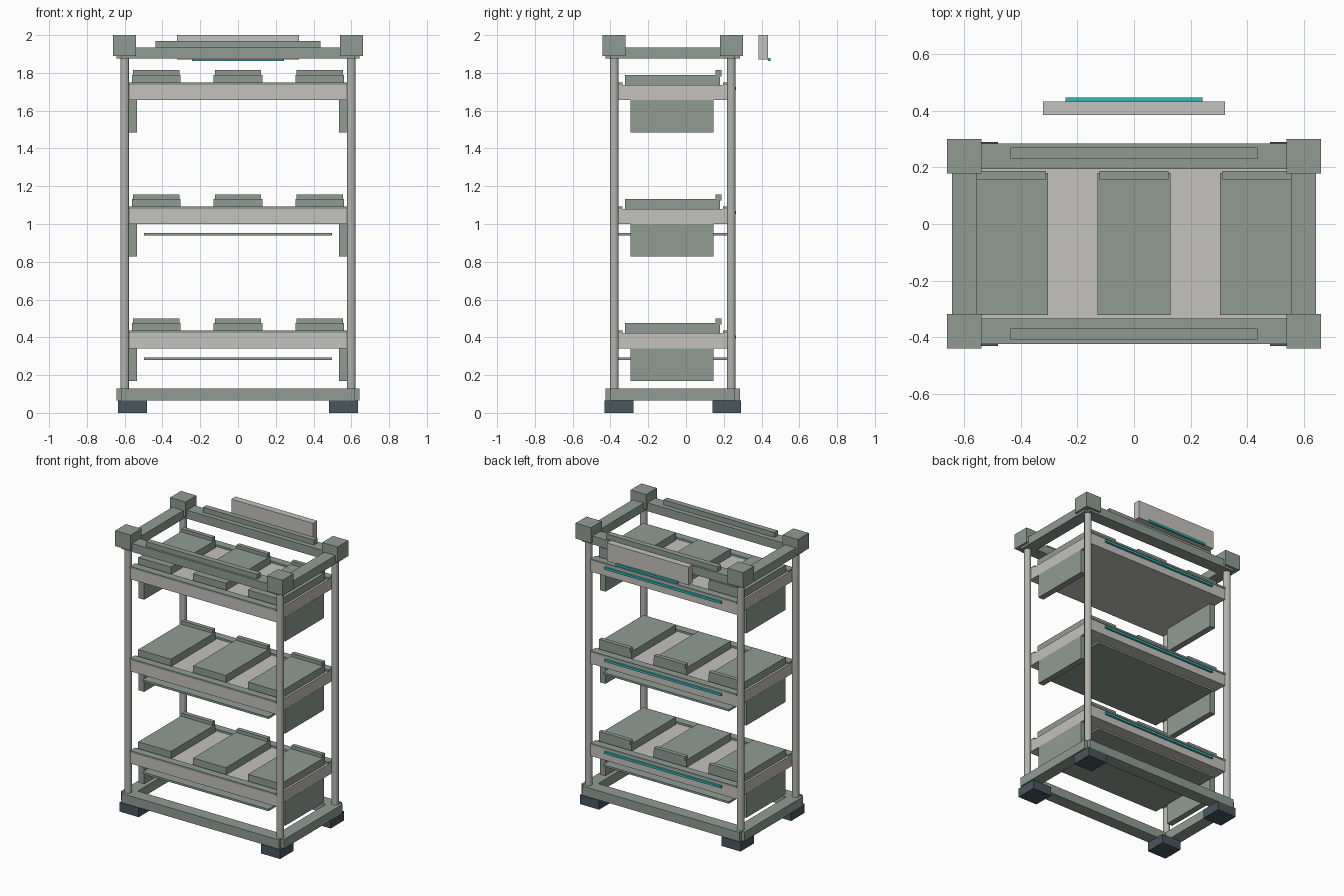
import bpy
import math

cube = bpy.data.objects.get("Cube")
if cube:
    bpy.data.objects.remove(cube, do_unlink=True)


def material(name, color):
    m = bpy.data.materials.new(name)
    m.use_nodes = True
    m.diffuse_color = (*color, 1)
    m.node_tree.nodes["Principled BSDF"].inputs["Base Color"].default_value = (*color, 1)
    return m


SAGE = material("sage grey", (0.28, 0.335, 0.295))
PALE = material("pale warm grey", (0.55, 0.54, 0.51))
STEEL = material("post grey", (0.46, 0.46, 0.43))
SLATE = material("dark slate", (0.065, 0.095, 0.11))
TEAL = material("teal", (0.04, 0.46, 0.46))


def box(name, x, y, z, mat):
    """Box from (min, max) ranges on each axis."""
    ranges = (x, y, z)
    bpy.ops.mesh.primitive_cube_add(size=1, location=[(a + b) / 2 for a, b in ranges])
    ob = bpy.context.object
    ob.name = name
    ob.scale = [b - a for a, b in ranges]
    bpy.ops.object.transform_apply(location=False, rotation=False, scale=True)
    ob.data.materials.append(mat)
    return ob


def around(center, half):
    return (center - half, center + half)


MID_Y = -0.07          # centre of the rack in depth
POST_X, POST_Y = 0.6, 0.31
SIDES = (("left", 1), ("right", -1))
ENDS = (("front", -1), ("back", 1))

# Corner feet, posts and caps
for end, sy in ENDS:
    for side, sx in SIDES:
        tag = f"{end}_{side}"
        px, py = sx * POST_X, MID_Y + sy * POST_Y
        box(f"foot_{tag}", around(sx * 0.558, 0.076), around(MID_Y + sy * 0.285, 0.076),
            (0, 0.065), SLATE)
        bpy.ops.mesh.primitive_cylinder_add(vertices=12, radius=0.024, depth=1.8,
                                            location=(px, py, 1.0),
                                            rotation=(0, 0, math.pi / 12))
        post = bpy.context.object
        post.name = f"post_{tag}"
        post.data.materials.append(STEEL)
        box(f"cap_{tag}", around(px, 0.061), around(py, 0.061), (1.89, 2.0), SAGE)

# Base and top frames
for level, z in (("base", (0.065, 0.13)), ("top", (1.875, 1.935))):
    for end, sy in ENDS:
        box(f"{level}_rail_{end}", (-0.62, 0.62), around(MID_Y + sy * POST_Y, 0.045), z, SAGE)
    for side, sx in SIDES:
        box(f"{level}_rail_{side}", around(sx * POST_X, 0.044), around(MID_Y, 0.33), z, SAGE)

# Raised strips on the top frame
for end, sy in ENDS:
    box(f"top_strip_{end}", (-0.438, 0.438), around(MID_Y + sy * 0.32, 0.02),
        (1.935, 1.97), SAGE)

# Shelves
for level, b in (("lower", 0.342), ("middle", 1.0), ("upper", 1.657)):
    top = b + 0.08
    box(f"{level}_deck", (-0.577, 0.577), around(MID_Y, 0.32), (b, top), PALE)
    for end, sy in ENDS:
        box(f"{level}_lip_{end}", (-0.577, 0.577), around(MID_Y + sy * 0.295, 0.028),
            (top, top + 0.013), SAGE)
    # Pads with a raised ridge at the back
    for i, px in enumerate((-0.433, 0, 0.433)):
        box(f"{level}_pad_{i}", around(px, 0.129), (-0.322, 0.18), (top, b + 0.133), SAGE)
        box(f"{level}_pad_ridge_{i}", around(px, 0.122), (0.157, 0.187),
            (b + 0.125, b + 0.157), SAGE)
    # Hanging side boxes
    for side, sx in SIDES:
        box(f"{level}_side_box_{side}", around(sx * 0.556, 0.022), (-0.295, 0.145),
            (b - 0.172, b), SAGE)
    # Teal strip behind the shelf
    box(f"{level}_light_strip", (-0.46, 0.46), (0.25, 0.265), (b + 0.052, b + 0.068), TEAL)
    # Thin tray below the lower two shelves
    if level != "upper":
        box(f"{level}_tray", (-0.497, 0.497), around(MID_Y, 0.297), (b - 0.062, b - 0.048), SAGE)

# Rear sign panel
box("rear_panel", (-0.322, 0.322), (0.385, 0.433), (1.87, 2.0), PALE)
box("rear_panel_strip", (-0.243, 0.243), (0.433, 0.447), (1.862, 1.878), TEAL)
